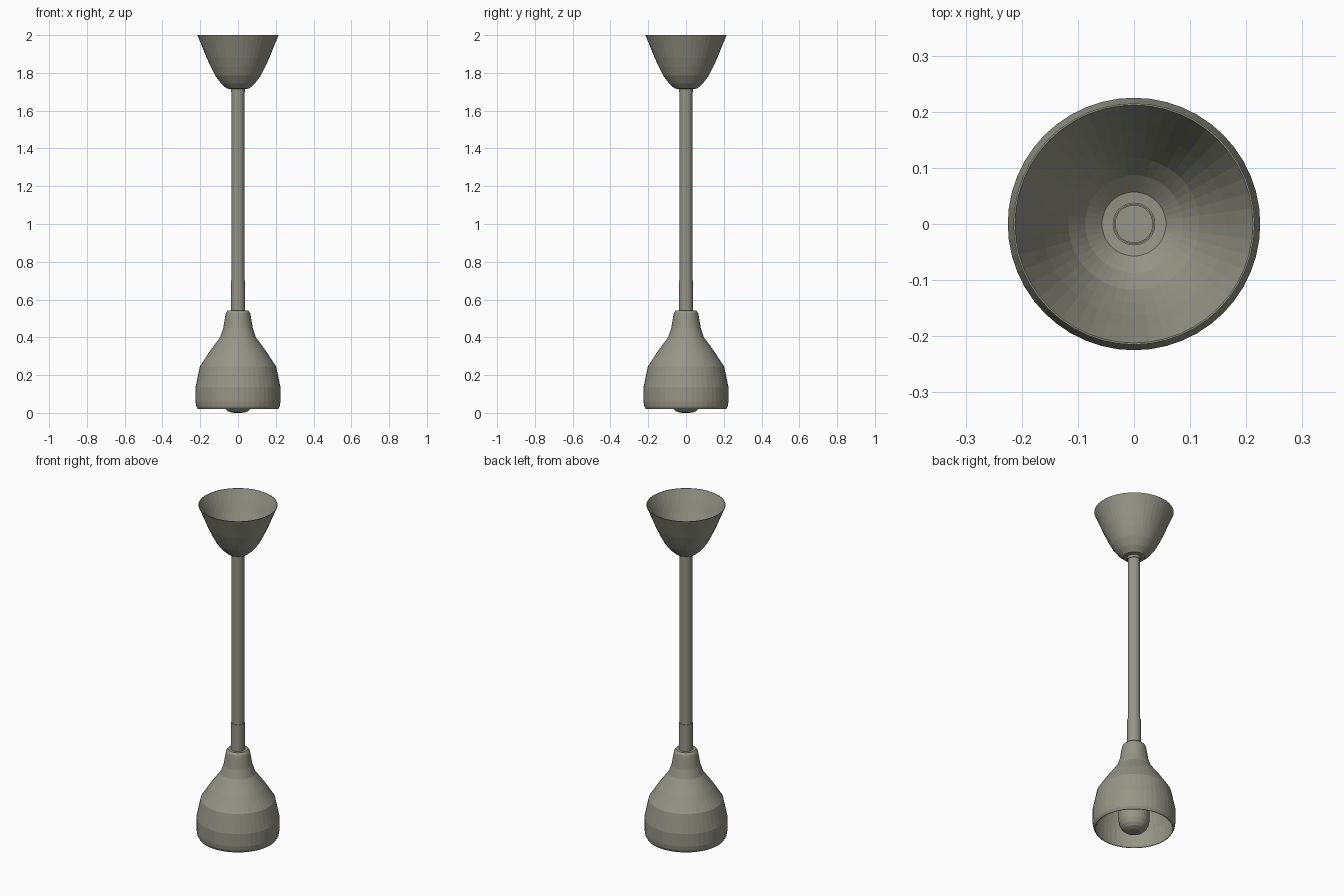
import bpy, bmesh, math

cube = bpy.data.objects.get("Cube")
if cube:
    bpy.data.objects.remove(cube, do_unlink=True)

# One warm grey finish
grey = bpy.data.materials.new("warm_grey")
grey.use_nodes = True
colour = (0.30, 0.30, 0.24, 1)
grey.diffuse_color = colour
grey.node_tree.nodes["Principled BSDF"].inputs["Base Color"].default_value = colour


def lathe(name, profile, sides=48):
    """Spin a (radius, height) profile around the z axis."""
    bm = bmesh.new()
    verts = [bm.verts.new((r, 0, z)) for r, z in profile]
    edges = [bm.edges.new(pair) for pair in zip(verts, verts[1:])]
    bmesh.ops.spin(bm, geom=verts + edges, cent=(0, 0, 0), axis=(0, 0, 1),
                   angle=math.tau, steps=sides, use_duplicate=False)
    bmesh.ops.remove_doubles(bm, verts=bm.verts, dist=0.0005)
    bmesh.ops.recalc_face_normals(bm, faces=bm.faces)
    mesh = bpy.data.meshes.new(name)
    bm.to_mesh(mesh)
    bm.free()
    mesh.materials.append(grey)
    obj = bpy.data.objects.new(name, mesh)
    bpy.context.collection.objects.link(obj)
    return obj


def shell(outer, wall):
    """Close an outer profile with an inner wall, ending where it began."""
    inner = [(r - wall, z) for r, z in reversed(outer)]
    return outer + inner + outer[:1]


# Ceiling cup, open at the top
lathe("ceiling_cup", shell([
    (0.040, 1.715), (0.060, 1.717), (0.090, 1.745), (0.120, 1.785),
    (0.143, 1.83), (0.166, 1.88), (0.188, 1.935), (0.215, 2.0)], 0.003))

# Hanging rod with a thin collar at each end
lathe("rod", [(0, 0.50), (0.034, 0.50), (0.034, 1.725), (0, 1.725)], 32)
lathe("lower_collar", shell([(0.037, 0.50), (0.037, 0.70)], 0.003), 32)
lathe("upper_collar", shell([(0.038, 1.70), (0.038, 1.725)], 0.003), 32)

# Bell shade, open at the bottom
lathe("shade", shell([
    (0.213, 0.020), (0.221, 0.035), (0.225, 0.060), (0.225, 0.135),
    (0.202, 0.245), (0.150, 0.325), (0.095, 0.400), (0.078, 0.450),
    (0.068, 0.510), (0.064, 0.530), (0.054, 0.542), (0.040, 0.542)], 0.004))

# Bulb with a rounded lower end
lathe("bulb", [(0, 0), (0.034, 0.001), (0.055, 0.010), (0.070, 0.025),
               (0.081, 0.048), (0.084, 0.070), (0.084, 0.32), (0, 0.32)], 32)
